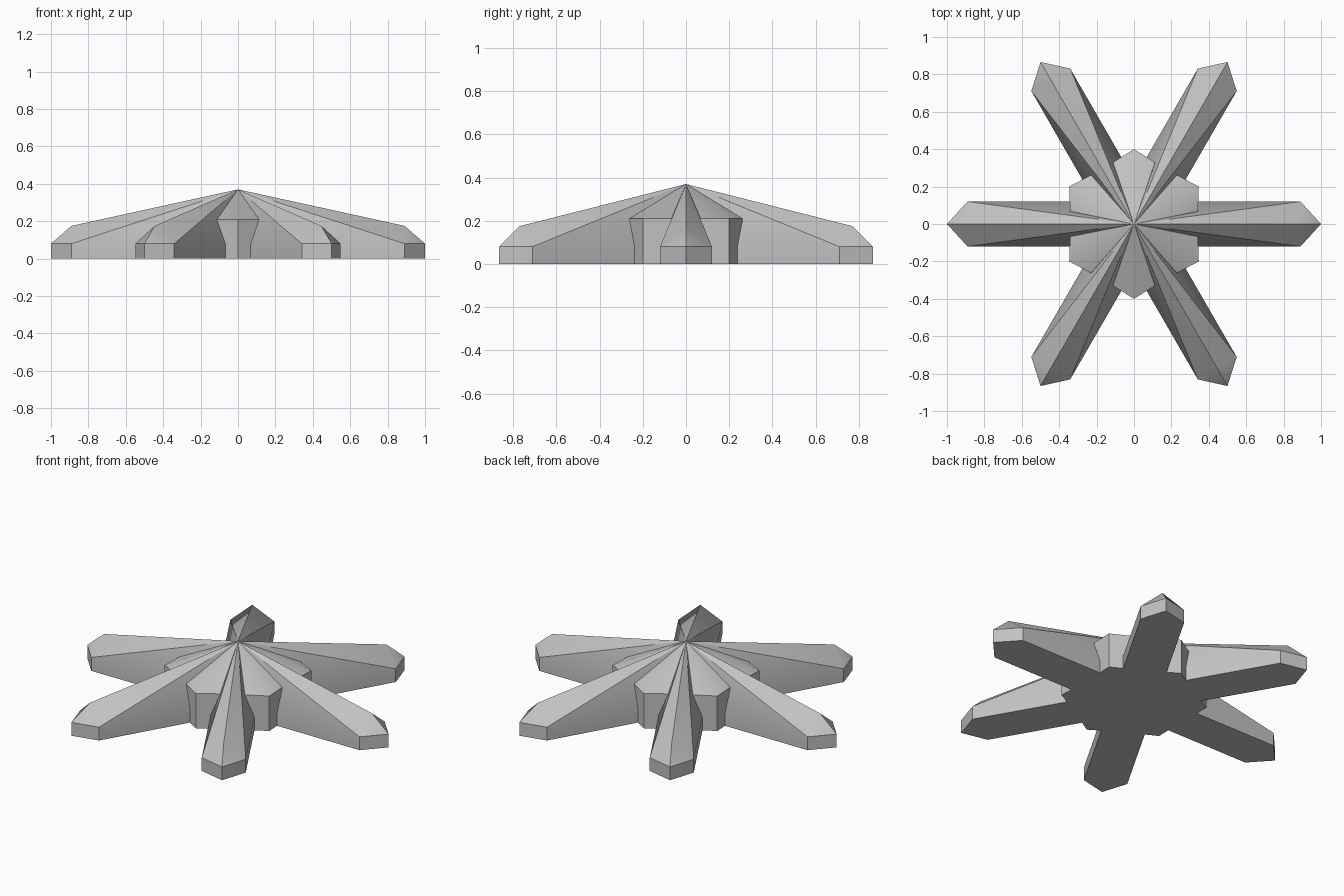
import bpy, bmesh
from math import radians
from mathutils import Matrix

cube = bpy.data.objects.get("Cube")
if cube:
    bpy.data.objects.remove(cube)

# Single grey stone colour
GREY = (0.54, 0.54, 0.54, 1)
stone = bpy.data.materials.new("grey_stone")
stone.use_nodes = True
stone.diffuse_color = GREY
stone.node_tree.nodes["Principled BSDF"].inputs["Base Color"].default_value = GREY

APEX = 0.37


def pointed_bar(name, tip, shoulder, half_width, wall, ridge, angle):
    """Bar through the centre, pointed at both ends, rising to the shared apex."""
    bm = bmesh.new()
    outline = [(tip, 0), (shoulder, half_width), (-shoulder, half_width),
               (-tip, 0), (-shoulder, -half_width), (shoulder, -half_width)]
    low = [bm.verts.new((x, y, 0)) for x, y in outline]
    top = [bm.verts.new((x, y, wall)) for x, y in outline]
    apex = bm.verts.new((0, 0, APEX))
    bm.faces.new(low[::-1])
    for i in range(6):
        j = (i + 1) % 6
        bm.faces.new((low[i], low[j], top[j], top[i]))
    # Long sloping sides
    for i in (1, 4):
        bm.faces.new((top[i], top[i + 1], apex))
    # Pointed ends, with a raised ridge where there is one
    for before, end, after in ((5, 0, 1), (2, 3, 4)):
        a, t, b = top[before], top[end], top[after]
        if ridge:
            sign = 1 if end == 0 else -1
            peak = bm.verts.new((sign * shoulder, 0, ridge))
            for tri in ((a, t, peak), (t, b, peak), (a, peak, apex), (peak, b, apex)):
                bm.faces.new(tri)
        else:
            bm.faces.new((a, t, apex))
            bm.faces.new((t, b, apex))
    bmesh.ops.recalc_face_normals(bm, faces=bm.faces)
    bm.transform(Matrix.Rotation(radians(angle), 4, "Z"))
    mesh = bpy.data.meshes.new(name)
    bm.to_mesh(mesh)
    bm.free()
    mesh.materials.append(stone)
    obj = bpy.data.objects.new(name, mesh)
    bpy.context.collection.objects.link(obj)
    bpy.ops.object.select_all(action="DESELECT")
    obj.select_set(True)
    bpy.context.view_layer.objects.active = obj
    bpy.ops.object.shade_smooth_by_angle(angle=radians(30))


# Three long bars form six arms, three short ones the buds between them
for n in range(3):
    pointed_bar(f"long_arms_{n + 1}", 1.0, 0.89, 0.12, 0.08, 0.175, 60 * n)
    pointed_bar(f"short_buds_{n + 1}", 0.4, 0.33, 0.112, 0.21, None, 60 * n + 30)
